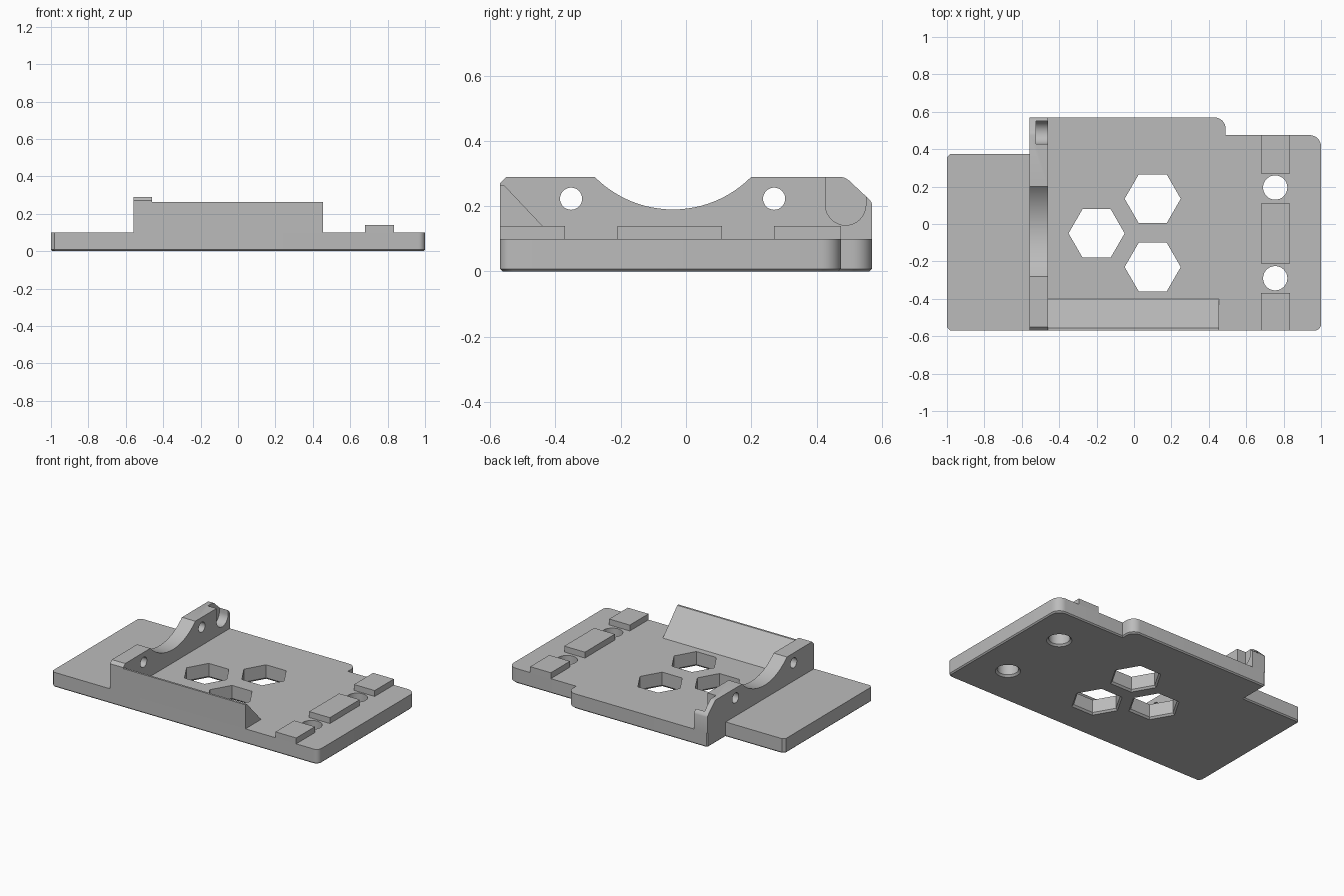
import bpy, bmesh, math
from mathutils import Vector

if "Cube" in bpy.data.objects:
    bpy.data.objects.remove(bpy.data.objects["Cube"], do_unlink=True)

grey = bpy.data.materials.new("plain grey")
grey.use_nodes = True
colour = (0.5, 0.5, 0.5, 1)
grey.diffuse_color = colour
grey.node_tree.nodes["Principled BSDF"].inputs["Base Color"].default_value = colour


def loft(name, rings):
    """Solid through matching rings of points, capped at both ends."""
    bm = bmesh.new()
    loops = [[bm.verts.new(p) for p in ring] for ring in rings]
    n = len(loops[0])
    bm.faces.new(loops[0])
    bm.faces.new(loops[-1])
    for a, b in zip(loops, loops[1:]):
        for i in range(n):
            j = (i + 1) % n
            bm.faces.new((a[i], a[j], b[j], b[i]))
    bmesh.ops.recalc_face_normals(bm, faces=bm.faces)
    mesh = bpy.data.meshes.new(name)
    bm.to_mesh(mesh)
    bm.free()
    mesh.materials.append(grey)
    obj = bpy.data.objects.new(name, mesh)
    bpy.context.collection.objects.link(obj)
    return obj


def along_x(name, profile, x0, x1):
    return loft(name, [[(x, y, z) for y, z in profile] for x in (x0, x1)])


def circle(cx, cy, r, n):
    return [(cx + r * math.cos(math.tau * i / n), cy + r * math.sin(math.tau * i / n))
            for i in range(n)]


def outline(corners):
    """Right-angled outline; each corner has a radius and a number of steps."""
    pts = []
    for i, (x, y, r, steps) in enumerate(corners):
        p = Vector((x, y))
        d1 = (Vector(corners[i - 1][:2]) - p).normalized()
        d2 = (Vector(corners[(i + 1) % len(corners)][:2]) - p).normalized()
        if not r:
            pts.append(tuple(p))
            continue
        c = p + r * (d1 + d2)
        for k in range(steps + 1):
            t = math.pi / 2 * k / steps
            pts.append(tuple(c - r * (d2 * math.cos(t) + d1 * math.sin(t))))
    return pts


def cut(target, cutter):
    cutter.hide_render = True
    cutter.hide_viewport = True
    mod = target.modifiers.new("cut", 'BOOLEAN')
    mod.operation = 'DIFFERENCE'
    mod.solver = 'EXACT'
    mod.object = cutter


def finish(obj):
    """Apply the cuts, remove the cutters and smooth the round surfaces."""
    cutters = [m.object for m in obj.modifiers]
    for c in cutters:
        c.hide_viewport = False
    bpy.context.view_layer.update()
    bpy.ops.object.select_all(action='DESELECT')
    bpy.context.view_layer.objects.active = obj
    obj.select_set(True)
    for m in list(obj.modifiers):
        bpy.ops.object.modifier_apply(modifier=m.name)
    for c in cutters:
        bpy.data.objects.remove(c, do_unlink=True)
    bpy.ops.object.shade_smooth_by_angle(angle=math.radians(25))


TOP = 0.1
FRONT, BACK, STEP = -0.57, 0.57, 0.475

# Base plate: stepped outline with a small chamfer around the underside
LIP = 0.008


def plate_outline(inset):
    e = inset
    return outline([
        (-1 + e, FRONT + e, 0.018, 1), (1 - e, FRONT + e, 0.035, 6),
        (1 - e, STEP - e, 0.06, 8), (0.49 - e, STEP - e, 0, 0),
        (0.49 - e, BACK - e, 0.06, 8), (-0.56 + e, BACK - e, 0.008, 1),
        (-0.56 + e, 0.375 - e, 0, 0), (-1 + e, 0.375 - e, 0.018, 1)])


base = loft("base_plate", [[(x, y, z) for x, y in plate_outline(e)]
                           for z, e in ((0, LIP), (LIP, 0), (TOP, 0))])

# Flared hexagonal and round holes through the plate
holes = [(-0.2, -0.05, 0.15, 6), (0.1, 0.135, 0.15, 6), (0.1, -0.23, 0.15, 6),
         (0.755, -0.29, 0.065, 32), (0.755, 0.195, 0.065, 32)]
for cx, cy, r, n in holes:
    rings = [[(x, y, z) for x, y in circle(cx, cy, r + grow, n)]
             for z, grow in ((-0.01, 0.022), (0.012, 0), (0.2, 0))]
    cut(base, loft("hole_cutter", rings))
finish(base)

# Cross wall with an arched saddle in its top
HIGH = 0.29
profile = [(FRONT, TOP), (FRONT, 0.27), (-0.55, HIGH)]
radius, mid_y, mid_z = 0.338, -0.04, 0.528
half = math.asin(0.24 / radius)
for k in range(25):
    a = -half + 2 * half * k / 24
    profile.append((mid_y + radius * math.sin(a), mid_z - radius * math.cos(a)))
profile += [(0.475, HIGH), (0.487, 0.287), (0.498, 0.28), (0.558, 0.224),
            (0.567, 0.214), (BACK, 0.205), (BACK, TOP)]
wall = along_x("cross_wall", profile, -0.56, -0.46)
for y in (-0.352, 0.27):
    cut(wall, along_x("bolt_cutter", circle(y, 0.223, 0.034, 32), -0.7, -0.3))

# Round-bottomed pocket on the inner side of the wall, open at the top
pocket = [(0.489 + 0.062 * math.cos(a), 0.204 + 0.062 * math.sin(a))
          for a in (math.pi * (1 + k / 16) for k in range(17))]
pocket += [(0.551, 0.4), (0.427, 0.4)]
cut(wall, along_x("pocket_cutter", pocket, -0.525, -0.4))
finish(wall)

# Sloped rail along the front edge
along_x("front_rail", [(FRONT, TOP), (FRONT, 0.263), (-0.556, 0.263), (-0.402, TOP)],
        -0.46, 0.455)

# Raised pads between the round holes
for name, y0, y1 in (("front_pad", FRONT, -0.37), ("middle_pad", -0.21, 0.11),
                     ("back_pad", 0.27, STEP)):
    along_x(name, [(y0, TOP), (y0, 0.14), (y1, 0.14), (y1, TOP)], 0.68, 0.835)
